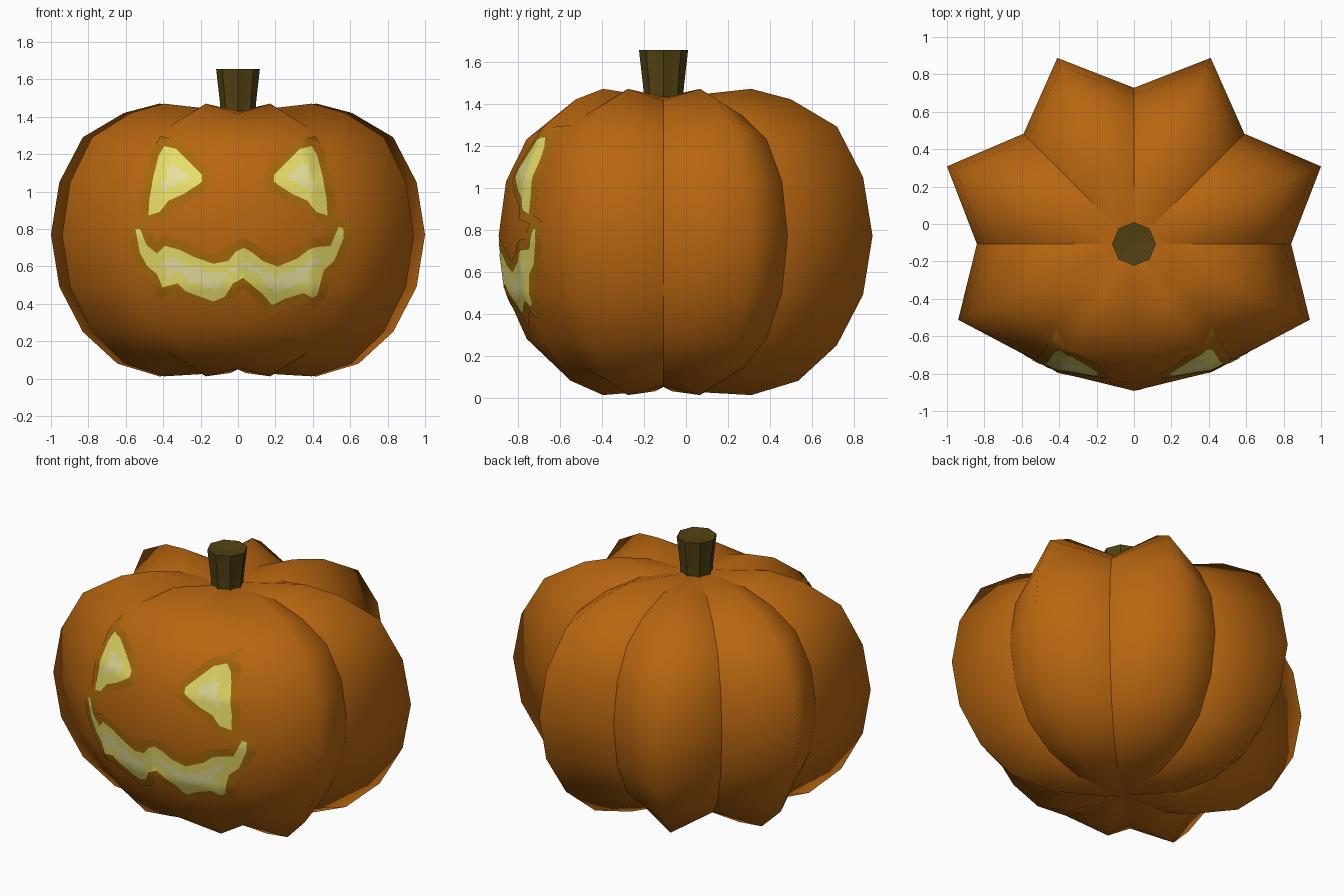
import bpy, bmesh, math
from mathutils import Vector
from mathutils.bvhtree import BVHTree
from mathutils.geometry import intersect_point_line

if "Cube" in bpy.data.objects:
    bpy.data.objects.remove(bpy.data.objects["Cube"])

CY = -0.107  # the stem axis lies in front of the middle, as the face side is flattened


def material(name, r, g, b):
    m = bpy.data.materials.new(name)
    lin = [((c / 255 + 0.055) / 1.055) ** 2.4 if c > 10 else c / 255 / 12.92 for c in (r, g, b)]
    m.diffuse_color = (*lin, 1)
    m.use_nodes = True
    m.node_tree.nodes["Principled BSDF"].inputs["Base Color"].default_value = m.diffuse_color
    return m


ORANGE = material("pumpkin_orange", 184, 102, 16)
STEM = material("stem_olive", 82, 66, 18)
OCHRE = material("carved_edge_ochre", 170, 106, 12)
YELLOW = material("glow_yellow", 240, 230, 108)
PALE = material("glow_pale", 236, 228, 160)


def finish(bm, name, mats, smooth=False):
    me = bpy.data.meshes.new(name)
    for f in bm.faces:
        f.smooth = smooth
    bm.to_mesh(me)
    for m in mats:
        me.materials.append(m)
    ob = bpy.data.objects.new(name, me)
    bpy.context.collection.objects.link(ob)
    return ob


def loft(bm, rings, bottom, top):
    """Skin closed rings of points and close both ends with a centre point."""
    rows = [[bm.verts.new(p) for p in r] for r in rings]
    n = len(rows[0])
    for a, b in zip(rows, rows[1:]):
        for i in range(n):
            j = (i + 1) % n
            bm.faces.new((a[i], a[j], b[j], b[i]))
    lo, hi = bm.verts.new(bottom), bm.verts.new(top)
    for i in range(n):
        j = (i + 1) % n
        bm.faces.new((lo, rows[0][j], rows[0][i]))
        bm.faces.new((hi, rows[-1][i], rows[-1][j]))
    return rows


# Pumpkin body: plan outline alternates grooves and crests, mirrored left to right
half = [(0, -.785), (.41, -.685), (.59, -.59), (.94, -.405), (.84, 0),
        (1, .415), (.59, .59), (.41, .995), (0, .835)]
plan = half + [(-x, y) for x, y in half[-2:0:-1]]
# (scale, z) of the grooves and of the crests, bottom to top
grooves = [(.10, .05), (.40, .06), (.64, .14), (.83, .28), (.955, .50), (1, .77),
           (.955, 1.03), (.83, 1.23), (.63, 1.345), (.40, 1.415), (.10, 1.43)]
crests = [(.10, .03), (.42, .012), (.645, .08), (.83, .25), (.955, .49), (1, .77),
          (.955, 1.05), (.83, 1.29), (.61, 1.42), (.42, 1.47), (.10, 1.435)]
rings = []
for g, c in zip(grooves, crests):
    ring = []
    for i, (x, y) in enumerate(plan):
        s, z = c if i % 2 else g
        ring.append((x * s, y * s + CY, z))
    rings.append(ring)
bm = bmesh.new()
rows = loft(bm, rings, (0, CY, .05), (0, CY, 1.425))
bmesh.ops.recalc_face_normals(bm, faces=bm.faces)
for a, b in zip(rows, rows[1:]):          # keep the grooves sharp, crests smooth
    for i in range(4, 14, 2):
        bm.edges.get((a[i], b[i])).smooth = False
surface = BVHTree.FromBMesh(bm)
finish(bm, "pumpkin_body", [ORANGE], smooth=True)
bm.free()

# Stem: fluted and widening to the top
bm = bmesh.new()


def stem_ring(r, z):
    return [((r - .010 * (k % 2)) * math.cos(k * math.pi / 8),
             (r - .010 * (k % 2)) * math.sin(k * math.pi / 8) + CY, z) for k in range(16)]


loft(bm, [stem_ring(.092, 1.40), stem_ring(.097, 1.48), stem_ring(.117, 1.655)],
     (0, CY, 1.40), (0, CY, 1.645))
bmesh.ops.recalc_face_normals(bm, faces=bm.faces)
finish(bm, "stem", [STEM])
bm.free()


# Face: flat outlines laid onto the front of the body as thin plates
def grow(pts, d):
    """Offset a closed clockwise outline outwards."""
    out = []
    for i, p in enumerate(pts):
        a = (p - pts[i - 1]).normalized()
        b = (pts[(i + 1) % len(pts)] - p).normalized()
        n = Vector((-a.y - b.y, a.x + b.x)).normalized()
        k = max(.75, n.dot(Vector((-a.y, a.x))))
        out.append(p + n * d / k)
    return out


def plate(name, pts, lift, mats, core=None):
    bm = bmesh.new()
    bm.faces.new([bm.verts.new((p.x, -2, p.y)) for p in pts])
    bmesh.ops.triangulate(bm, faces=bm.faces[:], ngon_method='EAR_CLIP')
    for k in range(-25, 55):              # slice into small cells so it follows the body
        for no in ((1, 0, 0), (0, 0, 1)):
            bmesh.ops.bisect_plane(bm, geom=bm.verts[:] + bm.edges[:] + bm.faces[:],
                                   plane_co=Vector(no) * k * .027, plane_no=no)
    if core:                              # paler glow away from the outline
        for f in bm.faces:
            c = f.calc_center_median()
            q = Vector((c.x, c.z))
            dist = 9
            for i in range(len(pts)):
                h, t = intersect_point_line(q, pts[i - 1], pts[i])
                t = min(1, max(0, t))
                dist = min(dist, (q - pts[i - 1].lerp(pts[i], t)).length)
            f.material_index = int(dist > core)
    for v in bm.verts:
        hit, n, _, _ = surface.ray_cast(v.co, Vector((0, 1, 0)))
        if hit:
            v.co = hit + (n if n.y < 0 else -n) * lift
    bm.normal_update()
    flip = [f for f in bm.faces if f.normal.y > 0]
    bmesh.ops.reverse_faces(bm, faces=flip)
    finish(bm, name, mats, smooth=True)
    bm.free()


def carve(name, outline, core):
    # outlines are in hundredths of a unit: x, z
    pts = [Vector((x / 100, z / 100)) for x, z in outline]
    plate(name + "_edge", grow(pts, .047), .004, [OCHRE])
    plate(name, pts, .008, [YELLOW, PALE], core)


eye = [(-39, 124), (-33, 122.5), (-19, 108.5), (-19, 105), (-29, 98.5), (-37, 95),
       (-41.5, 89), (-47.5, 87), (-47, 96), (-45, 107), (-42.5, 113), (-42, 119)]
carve("left_eye", eye, .06)
carve("right_eye", [(-x, z) for x, z in reversed(eye)], .06)

mouth = [(-54.5, 80), (-52, 80), (-48.5, 71.5), (-43, 67), (-39, 71), (-31, 69), (-23, 65),
         (-13, 61.5), (-5, 63), (-1, 68), (3, 70), (7.5, 67.5), (13, 63), (21, 60),
         (32, 64.5), (37.5, 69), (42, 70.5), (49, 71), (53.5, 81), (56, 80), (56, 75),
         (51, 63), (46.5, 59), (43, 56), (42, 45), (39.5, 43.5), (35, 46), (25, 43),
         (18, 39.5), (13, 45.5), (7.5, 51), (2.5, 54), (-2.5, 51), (-7, 44), (-13, 41.5),
         (-20, 45), (-28, 47), (-32, 51), (-40, 49), (-43, 56), (-48, 60), (-52, 67)]
carve("mouth", mouth, .05)
